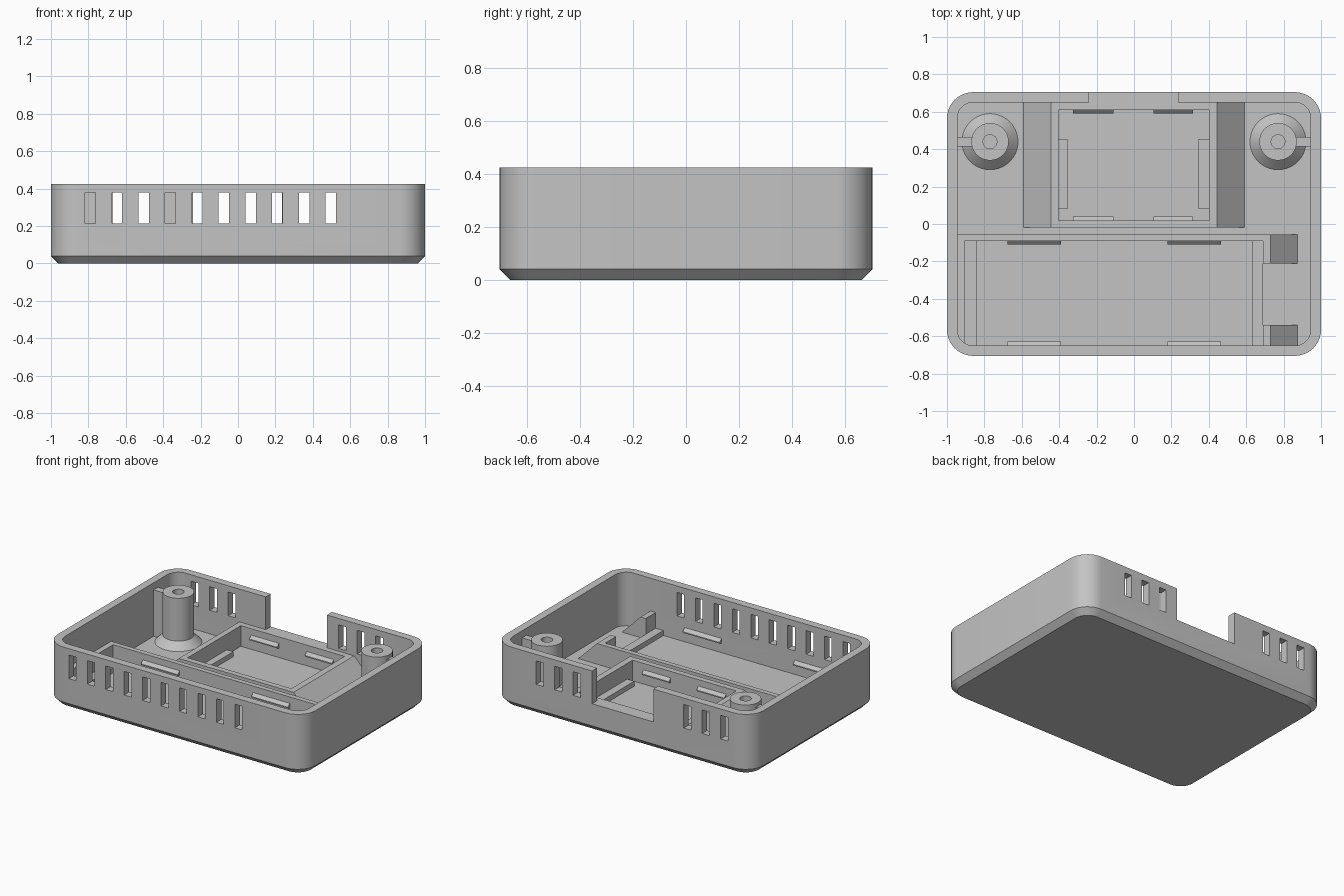
import bpy, bmesh
from math import cos, sin, pi, radians

cube = bpy.data.objects.get("Cube")
if cube:
    bpy.data.objects.remove(cube, do_unlink=True)

grey = bpy.data.materials.new("light grey plastic")
grey.use_nodes = True
grey.diffuse_color = (0.55, 0.55, 0.55, 1)
grey.node_tree.nodes["Principled BSDF"].inputs["Base Color"].default_value = grey.diffuse_color

FLOOR, LEDGE, RIM, TOP = 0.05, 0.085, 0.195, 0.425
SUNK = FLOOR - 0.01          # parts reach slightly into the floor
WALL_X, WALL_Y = 0.945, 0.65  # inner faces of the tray walls
parts = []


def finish(name, bm):
    bmesh.ops.remove_doubles(bm, verts=bm.verts, dist=1e-5)
    bmesh.ops.recalc_face_normals(bm, faces=bm.faces)
    mesh = bpy.data.meshes.new(name)
    bm.to_mesh(mesh)
    bm.free()
    mesh.materials.append(grey)
    obj = bpy.data.objects.new(name, mesh)
    bpy.context.collection.objects.link(obj)
    parts.append(obj)
    return obj


def add_loft(bm, rings):
    loops = [[bm.verts.new(p) for p in ring] for ring in rings]
    n = len(loops[0])
    for a, b in zip(loops, loops[1:]):
        for i in range(n):
            j = (i + 1) % n
            bm.faces.new((a[i], a[j], b[j], b[i]))
    bm.faces.new(loops[0][::-1])
    bm.faces.new(loops[-1])


def rounded(hx, hy, r, z, cx=0, cy=0, steps=10):
    """Rounded rectangle ring; a circle when hx = hy = r."""
    ring = []
    for q, (sx, sy) in enumerate([(1, 1), (-1, 1), (-1, -1), (1, -1)]):
        for i in range(steps + 1):
            a = (q + i / steps) * pi / 2
            ring.append((cx + sx * (hx - r) + r * cos(a), cy + sy * (hy - r) + r * sin(a), z))
    return ring


def loft(name, rings):
    bm = bmesh.new()
    add_loft(bm, rings)
    return finish(name, bm)


def prism(name, profile, start, end, axis):
    """Extrude an (x, z) profile along y, or a (y, z) profile along x."""
    place = (lambda p, t: (p[0], t, p[1])) if axis == "y" else (lambda p, t: (t, p[0], p[1]))
    return loft(name, [[place(p, t) for p in profile] for t in (start, end)])


def boxes(name, extents):
    bm = bmesh.new()
    for x0, x1, y0, y1, z0, z1 in extents:
        add_loft(bm, [[(x0, y0, z), (x1, y0, z), (x1, y1, z), (x0, y1, z)] for z in (z0, z1)])
    return finish(name, bm)


def cut(obj, cutter):
    cutter.hide_render = True
    mod = obj.modifiers.new("cut", "BOOLEAN")
    mod.operation, mod.solver, mod.object = "DIFFERENCE", "EXACT", cutter
    bpy.context.view_layer.objects.active = obj
    bpy.ops.object.modifier_apply(modifier=mod.name)
    parts.remove(cutter)
    bpy.data.objects.remove(cutter, do_unlink=True)


# Tray shell with chamfered base
shell = loft("tray_shell", [rounded(0.96, 0.665, 0.10, 0), rounded(1, 0.705, 0.14, 0.04),
                            rounded(1, 0.705, 0.14, TOP)])
cut(shell, loft("cavity_cutter", [rounded(WALL_X, WALL_Y, 0.085, z) for z in (FLOOR, 0.5)]))

# Vent slots front and back, and the rear notch
vents = [-0.79 + 0.143 * i for i in range(10)]
rear = [x for x in vents if x < -0.45 or x > 0.3] + [0.64]
slots = [(x - 0.028, x + 0.028, -0.8, -0.6, 0.215, 0.38) for x in vents]
slots += [(x - 0.028, x + 0.028, 0.6, 0.8, 0.215, 0.38) for x in rear]
slots.append((-0.24, 0.235, 0.6, 0.8, RIM, 0.5))
cut(shell, boxes("opening_cutter", slots))

# Raised frame with sloping sides and a rectangular well
frame = prism("module_frame", [(-0.59, SUNK), (-0.59, FLOOR), (-0.445, RIM), (0.445, RIM),
                               (0.59, FLOOR), (0.59, SUNK)], -0.02, 0.655, "y")
cut(frame, boxes("well_cutter", [(-0.405, 0.4, 0.02, 0.61, 0, 0.4)]))
for side, x0, x1 in (("left", 0.345, 0.405), ("right", -0.41, -0.355)):
    boxes(side + "_well_ledge", [(x0, x1, 0.08, 0.455, SUNK, LEDGE)])

# Battery compartment walls and end ledges
boxes("battery_back_wall", [(-0.95, 0.69, -0.09, -0.055, SUNK, RIM)])
boxes("battery_right_wall", [(-0.95, -0.905, -0.655, -0.09, SUNK, RIM)])
boxes("battery_right_ledge", [(-0.905, -0.84, -0.655, -0.09, SUNK, LEDGE)])
boxes("battery_left_ledge", [(0.63, 0.69, -0.655, -0.09, SUNK, LEDGE)])

# Buttressed end stops
stop = [(0.69, SUNK), (0.69, RIM), (0.73, RIM), (0.875, FLOOR), (0.875, SUNK)]
prism("back_end_stop", stop, -0.21, -0.055, "y")
prism("front_end_stop", stop, -0.655, -0.54, "y")

# Snap clips along the well and battery walls
for name, y, out, spans in (
        ("well_back_clip", 0.61, -0.02, ((-0.325, -0.11), (0.105, 0.315))),
        ("well_front_clip", 0.02, 0.02, ((-0.325, -0.11), (0.105, 0.315))),
        ("battery_back_clip", -0.09, -0.02, ((-0.675, -0.39), (0.18, 0.465))),
        ("battery_front_clip", -WALL_Y, 0.022, ((-0.675, -0.39), (0.18, 0.465)))):
    profile = [(y - out / 4, 0.15), (y, 0.15), (y + out, 0.13), (y + out, 0.122),
               (y, 0.115), (y - out / 4, 0.115)]
    for side, (x0, x1) in zip(("right", "left"), spans):
        prism(side + "_" + name, profile, x0, x1, "x")

# Screw posts with flared feet, blind holes and wall ribs
for side, s in (("left", 1), ("right", -1)):
    outline = [(0.15, SUNK), (0.15, FLOOR), (0.1, 0.1), (0.1, 0.4), (0.037, 0.4), (0.037, 0.12)]
    loft(side + "_screw_post", [rounded(r, r, r, z, s * 0.77, 0.44) for r, z in outline])
    x0, x1 = sorted((s * 0.86, s * 0.955))
    boxes(side + "_post_rib", [(x0, x1, 0.415, 0.465, SUNK, 0.375)])

# Smooth rounded surfaces, keep hard edges
bpy.ops.object.select_all(action="DESELECT")
for obj in parts:
    obj.select_set(True)
bpy.context.view_layer.objects.active = shell
bpy.ops.object.shade_smooth_by_angle(angle=radians(30))
